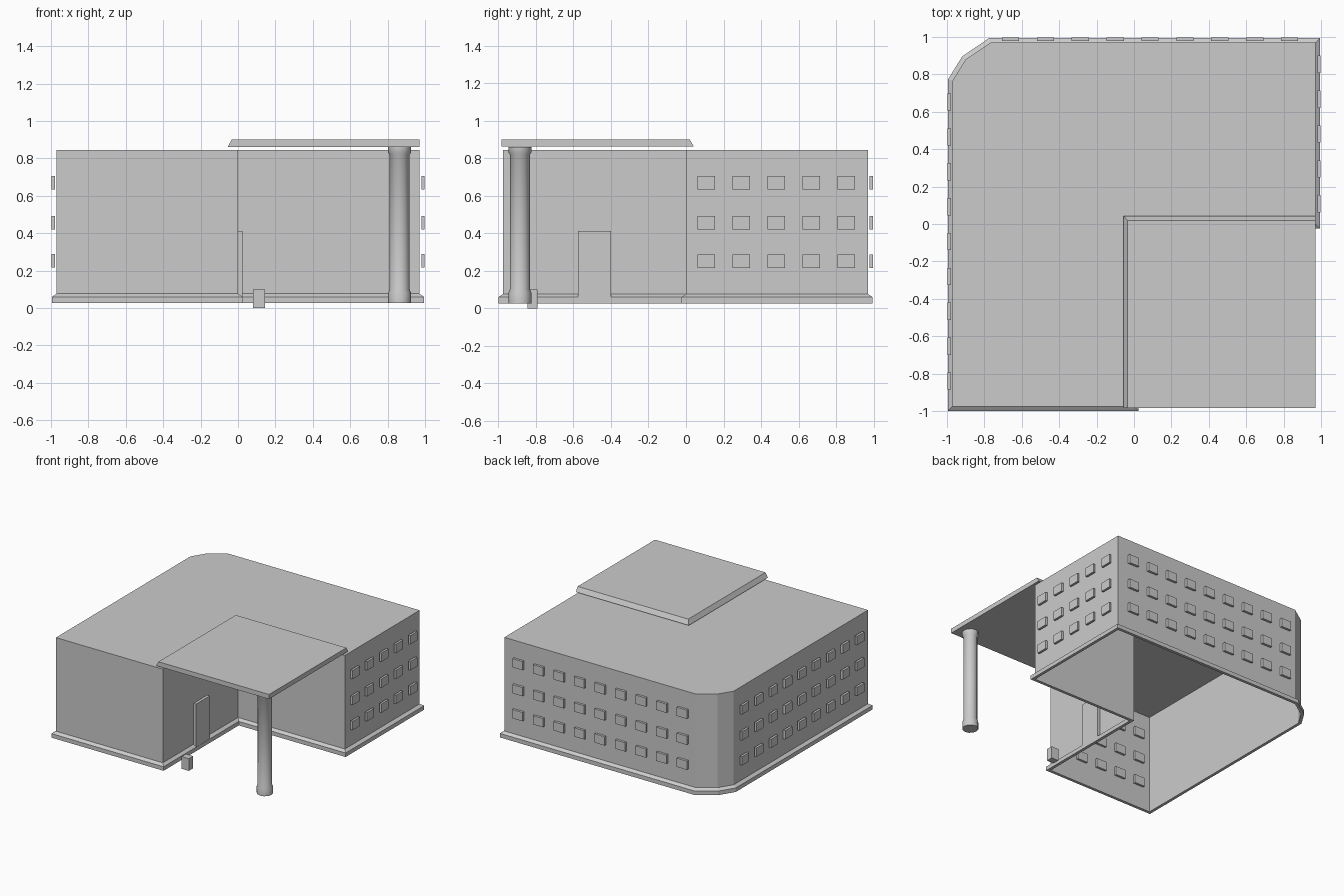
import bpy, bmesh
from math import pi, sin, cos
from mathutils import Vector

cube = bpy.data.objects.get("Cube")
if cube:
    bpy.data.objects.remove(cube, do_unlink=True)

mat = bpy.data.materials.new("light grey")
mat.use_nodes = True
grey = (0.6, 0.6, 0.6, 1)
mat.diffuse_color = grey
mat.node_tree.nodes["Principled BSDF"].inputs["Base Color"].default_value = grey


def finish(name, bm, fix_normals=True):
    if fix_normals:
        bmesh.ops.recalc_face_normals(bm, faces=bm.faces)
    mesh = bpy.data.meshes.new(name)
    bm.to_mesh(mesh)
    bm.free()
    mesh.materials.append(mat)
    obj = bpy.data.objects.new(name, mesh)
    bpy.context.collection.objects.link(obj)
    return obj


def add_box(bm, lo, hi):
    lo, hi = Vector(lo), Vector(hi)
    made = bmesh.ops.create_cube(bm, size=1)["verts"]
    bmesh.ops.scale(bm, vec=hi - lo, verts=made)
    bmesh.ops.translate(bm, vec=(lo + hi) / 2, verts=made)


def box(name, lo, hi):
    bm = bmesh.new()
    add_box(bm, lo, hi)
    return finish(name, bm)


def loft(bm, rings, loop=False):
    """Join equal-length rings of points with quads; return the vertex rings."""
    rows = [[bm.verts.new(p) for p in ring] for ring in rings]
    pairs = list(zip(rows, rows[1:])) + ([(rows[-1], rows[0])] if loop else [])
    for a, b in pairs:
        n = len(a)
        for i in range(n):
            j = (i + 1) % n
            bm.faces.new((a[i], a[j], b[j], b[i]))
    return rows


# L-shaped footprint, counter-clockwise, with one clipped corner
W, F = 0.97, -0.975
plan = [(-W, F), (0, F), (0, 0), (W, 0), (W, W),
        (-0.767, W), (-0.9, 0.88), (-W, 0.767)]


def ring(z, offset=0):
    pts = []
    for i, p in enumerate(plan):
        p = Vector(p)
        a = (p - Vector(plan[i - 1])).normalized()
        b = (Vector(plan[(i + 1) % len(plan)]) - p).normalized()
        na, nb = Vector((a.y, -a.x)), Vector((b.y, -b.x))
        q = p + (na + nb) * offset / (1 + na.dot(nb))
        pts.append((q.x, q.y, z))
    return pts


# Hollow building shell, open underneath
bm = bmesh.new()
rows = loft(bm, [ring(0.03), ring(0.845)])
bm.faces.new(rows[1])
finish("walls_and_roof", bm, False)

# Sloped plinth around the foot of the walls
bm = bmesh.new()
loft(bm, [ring(0.027), ring(0.027, 0.024), ring(0.06, 0.024), ring(0.077)], True)
finish("plinth", bm)


# Window blocks, three floors on each outer wall
def windows(name, axis, near, far, first, count):
    bm = bmesh.new()
    for z in (0.252, 0.457, 0.67):
        for i in range(count):
            c = first + i * 0.1865
            lo, hi = [near, c - 0.046, z - 0.036], [far, c + 0.046, z + 0.036]
            if axis == "y":
                lo[:2], hi[:2] = lo[1::-1], hi[1::-1]
            add_box(bm, lo, hi)
    return finish(name, bm)


windows("right_windows", "x", 0.98, 0.998, 0.108, 5)
windows("left_windows", "x", -0.998, -0.979, -0.84, 9)
windows("back_windows", "y", 0.978, 0.997, -0.66, 9)
windows("front_windows", "y", -0.974, -0.956, -0.86, 5)

# Entrance canopy, bevelled on the two edges over the roof
bm = bmesh.new()
rows = loft(bm, [[(x, -0.983, z), (W, -0.983, z), (W, y, z), (x, y, z)]
                 for x, y, z in ((-0.055, 0.042, 0.862), (-0.034, 0.02, 0.9))])
for r in rows:
    bm.faces.new(r)
finish("canopy", bm)

# Round column with flared foot and capital
bm = bmesh.new()
profile = [(0.061, 0.027), (0.061, 0.082), (0.054, 0.1), (0.054, 0.82),
           (0.062, 0.832), (0.062, 0.861)]
sides = 12
rows = loft(bm, [[(0.864 + r * cos(2 * pi * i / sides),
                   -0.885 + r * sin(2 * pi * i / sides), z)
                  for i in range(sides)] for r, z in profile])
bm.faces.new(rows[0])
bm.faces.new(rows[-1])
column = finish("column", bm)
bpy.context.view_layer.objects.active = column
column.select_set(True)
bpy.ops.object.shade_smooth_by_angle(angle=0.6)

# Entrance door and the small post beside it
box("door", (-0.005, -0.576, 0.06), (0.023, -0.4, 0.412))
box("small_post", (0.08, -0.845, 0), (0.145, -0.79, 0.1))
